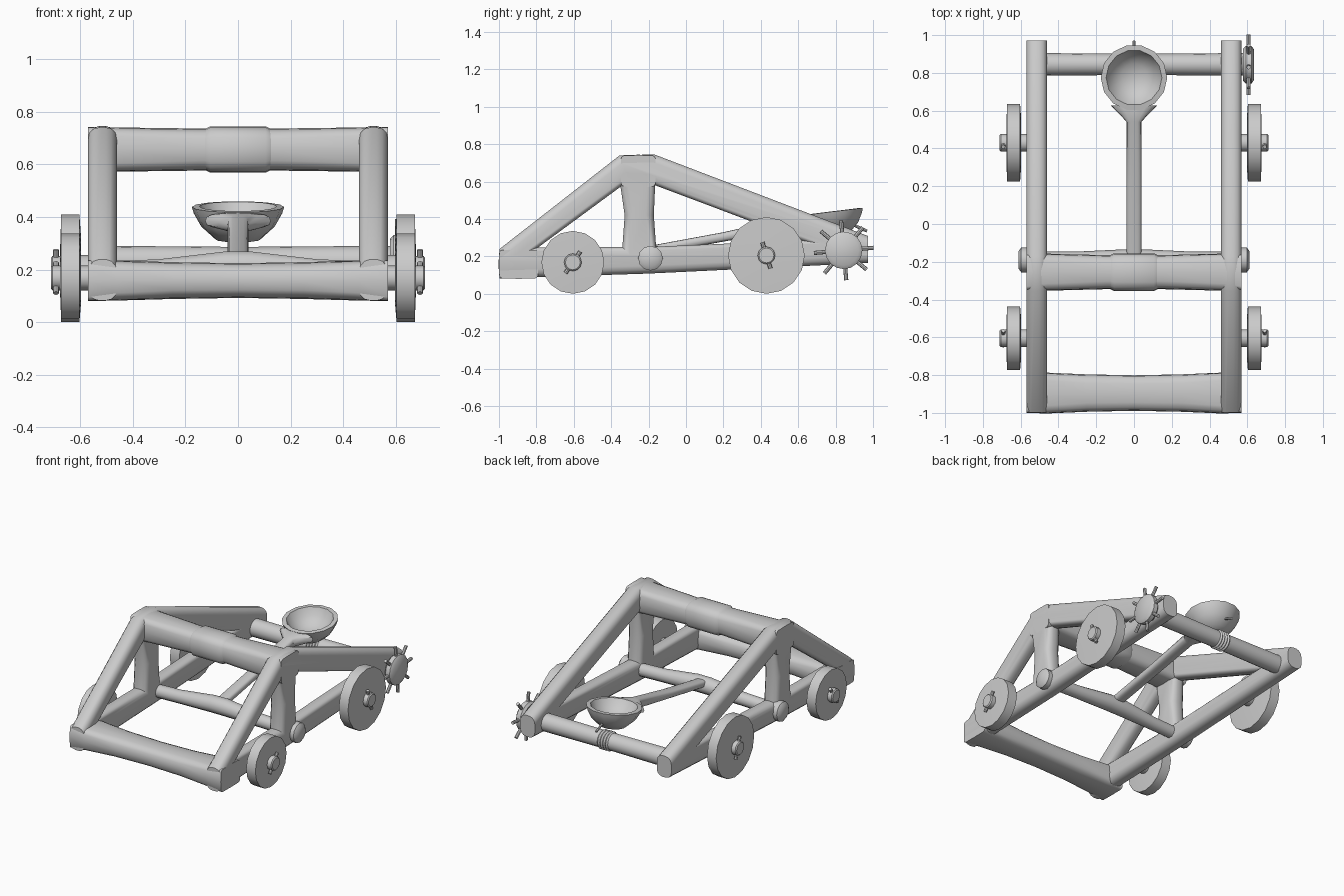
import bpy, bmesh, math
from mathutils import Vector, Matrix

if "Cube" in bpy.data.objects:
    bpy.data.objects.remove(bpy.data.objects["Cube"])


def finish(name, bm, angle=40):
    bmesh.ops.recalc_face_normals(bm, faces=bm.faces)
    me = bpy.data.meshes.new(name)
    bm.to_mesh(me)
    bm.free()
    ob = bpy.data.objects.new(name, me)
    bpy.context.collection.objects.link(ob)
    smooth(ob, angle)
    return ob


def smooth(ob, angle):
    bpy.ops.object.select_all(action='DESELECT')
    bpy.context.view_layer.objects.active = ob
    ob.select_set(True)
    bpy.ops.object.shade_smooth_by_angle(angle=math.radians(angle))


def loft(name, axis, rings, seg=16, angle=40):
    """Rings are (centre, half width, half height, squareness); 2 is round."""
    u = Vector((0, 1, 0)) if axis == 'x' else Vector((1, 0, 0))
    v = Vector((0, 0, 1))
    bm = bmesh.new()
    loops = []
    for c, hu, hv, n in rings:
        loop = []
        for i in range(seg):
            a = 2 * math.pi * i / seg
            x, y = math.cos(a), math.sin(a)
            x = math.copysign(abs(x) ** (2 / n), x)
            y = math.copysign(abs(y) ** (2 / n), y)
            loop.append(bm.verts.new(Vector(c) + u * hu * x + v * hv * y))
        loops.append(loop)
    for a, b in zip(loops, loops[1:]):
        for i in range(seg):
            j = (i + 1) % seg
            bm.faces.new((a[i], a[j], b[j], b[i]))
    bm.faces.new(loops[0])
    bm.faces.new(loops[-1])
    return finish(name, bm, angle)


def turned(name, s, y, z, profile, seg=16, angle=40):
    """Round part along x; the profile is (x, radius) pairs."""
    return loft(name, 'x', [((s * x, y, z), r, r, 2) for x, r in profile], seg, angle)


def peg(name, p0, p1, r):
    p0, p1 = Vector(p0), Vector(p1)
    d = p1 - p0
    bm = bmesh.new()
    m = Matrix.Translation((p0 + p1) / 2) @ d.to_track_quat('Z', 'Y').to_matrix().to_4x4()
    bmesh.ops.create_cone(bm, cap_ends=True, segments=8, radius1=r, radius2=r,
                          depth=d.length, matrix=m)
    return finish(name, bm)


# side frames: rail, post and two braces as one rounded outline with two openings
OUTER = [(-1.06, .08), (-.2, .108), (1.04, .168), (1.04, .285), (.97, .31),
         (-.17, .745), (-.355, .74), (-1.0, .237), (-1.06, .2)]
FRONT_HOLE = [(-.79, .248), (-.34, .25), (-.328, .42), (-.35, .572)]
REAR_HOLE = [(-.16, .252), (.62, .285), (-.165, .58), (-.172, .42)]


def side_frame(s):
    name = "side_frame_right" if s > 0 else "side_frame_left"
    cu = bpy.data.curves.new(name, 'CURVE')
    cu.dimensions = '2D'
    cu.fill_mode = 'BOTH'
    cu.bevel_depth, cu.bevel_resolution = .042, 2
    cu.extrude, cu.offset = .013, -.042
    for pts in (OUTER, FRONT_HOLE, REAR_HOLE):
        sp = cu.splines.new('POLY')
        sp.points.add(len(pts) - 1)
        for p, (a, b) in zip(sp.points, pts):
            p.co = (a, b, 0, 1)
        sp.use_cyclic_u = True
    tmp = bpy.data.objects.new(name + "_curve", cu)
    bpy.context.collection.objects.link(tmp)
    bpy.context.view_layer.update()
    me = bpy.data.meshes.new_from_object(
        tmp.evaluated_get(bpy.context.evaluated_depsgraph_get()))
    bpy.data.objects.remove(tmp)
    bm = bmesh.new()
    bm.from_mesh(me)
    for v in bm.verts:
        v.co = Vector((v.co.z + s * .515, v.co.x, v.co.y))
    bmesh.ops.remove_doubles(bm, verts=bm.verts, dist=.0002)
    # square-cut rail ends
    for y, d in ((-.998, -1), (.972, 1)):
        bmesh.ops.bisect_plane(bm, geom=bm.verts[:] + bm.edges[:] + bm.faces[:],
                               plane_co=(0, y, 0), plane_no=(0, d, 0), clear_outer=True)
        cut = [e for e in bm.edges if e.is_boundary]
        bmesh.ops.holes_fill(bm, edges=cut, sides=0)
    finish(name, bm)


for s in (-1, 1):
    side_frame(s)

# front beam and top beam: square at the ends, rounded and slimmer in the middle
loft("front_beam", 'x', [((x, -.895, .158), hu, hv, n) for x, hu, hv, n in (
    (-.57, .105, .078, 9), (-.46, .108, .076, 4), (-.25, .099, .07, 3), (0, .094, .066, 3),
    (.25, .099, .07, 3), (.46, .108, .076, 4), (.57, .105, .078, 9))])
loft("top_beam", 'x', [((x, -.255, .656), hu, hv, n) for x, hu, hv, n in (
    (-.57, .093, .085, 9), (-.46, .098, .084, 4), (-.15, .09, .08, 3),
    (.15, .09, .08, 3), (.46, .098, .084, 4), (.57, .093, .085, 9))])
loft("top_pad", 'x', [((x, -.255, .656), h + .012, h, 3) for x, h in (
    (-.125, .078), (-.105, .088), (.105, .088), (.125, .078))])

# torsion bar, thickest where the arm is fixed, with end knobs
loft("torsion_bar", 'x', [((x, -.19, z), r, r, 2) for x, z, r in (
    (-.5, .19, .043), (-.3, .197, .044), (-.05, .215, .056),
    (.05, .215, .056), (.3, .197, .044), (.5, .19, .043))], 10)

# throwing arm, flaring into the bowl
loft("throwing_arm", 'y', [((0, y, z), hu, hv, 3) for y, z, hu, hv in (
    (-.18, .235, .04, .024), (.2, .304, .04, .025), (.54, .372, .039, .034),
    (.58, .38, .075, .036), (.628, .385, .125, .03))])

# bowl
prof = [(0, -.137), (.085, -.125), (.14, -.075), (.168, -.025), (.176, 0),
        (.148, .002), (.122, -.045), (.065, -.085), (0, -.092)]
bm = bmesh.new()
vs = [bm.verts.new((r, 0, z)) for r, z in prof]
es = [bm.edges.new(p) for p in zip(vs, vs[1:])]
bmesh.ops.spin(bm, geom=vs + es, cent=(0, 0, 0), axis=(0, 0, 1),
               angle=2 * math.pi, steps=14)
bmesh.ops.remove_doubles(bm, verts=bm.verts, dist=.0005)
bm.transform(Matrix.Translation((0, .775, .438)) @ Matrix.Rotation(math.radians(7), 4, 'X'))
finish("bowl", bm, 50)
peg("bowl_hook", (0, .89, .37), (0, .968, .335), .008)

# winch bar, rope winding and spiked winch wheel (right side only)
turned("winch_bar", 1, .845, .23, [(-.52, .06), (0, .056), (.6, .06)])
for i in range(4):
    x = -.03 + i * .02
    turned("rope_winding", 1, .845, .23, [(x - .01, .056), (x, .065), (x + .01, .056)])
turned("winch_wheel", 1, .843, .232, [(.578, .085), (.592, .1), (.622, .1), (.636, .08)])
for i in range(8):
    a = math.radians(45 * i + 5)
    d = Vector((0, math.cos(a), math.sin(a)))
    c = Vector((.607, .843, .232))
    peg("winch_spike", c + d * .07, c + d * .16, .011)

# wheels, stub axles, locking pins and torsion bar knobs on both sides
for s in (-1, 1):
    for tag, y, z, dy, dz in (("front", -.605, .168, .04, .058),
                              ("rear", .43, .205, -.022, .07)):
        turned(tag + "_wheel", s, y, z, [(.597, z * .6), (.603, z), (.672, z), (.676, z * .4)])
        turned(tag + "_axle", s, y, z, [(.5, .047), (.705, .047), (.711, .04)], 12)
        peg(tag + "_pin", (s * .692, y - dy, z - dz), (s * .692, y + dy, z + dz), .011)
    turned("torsion_knob", s, -.19, .19, [(.55, .066), (.597, .066), (.612, .045)], 12)
